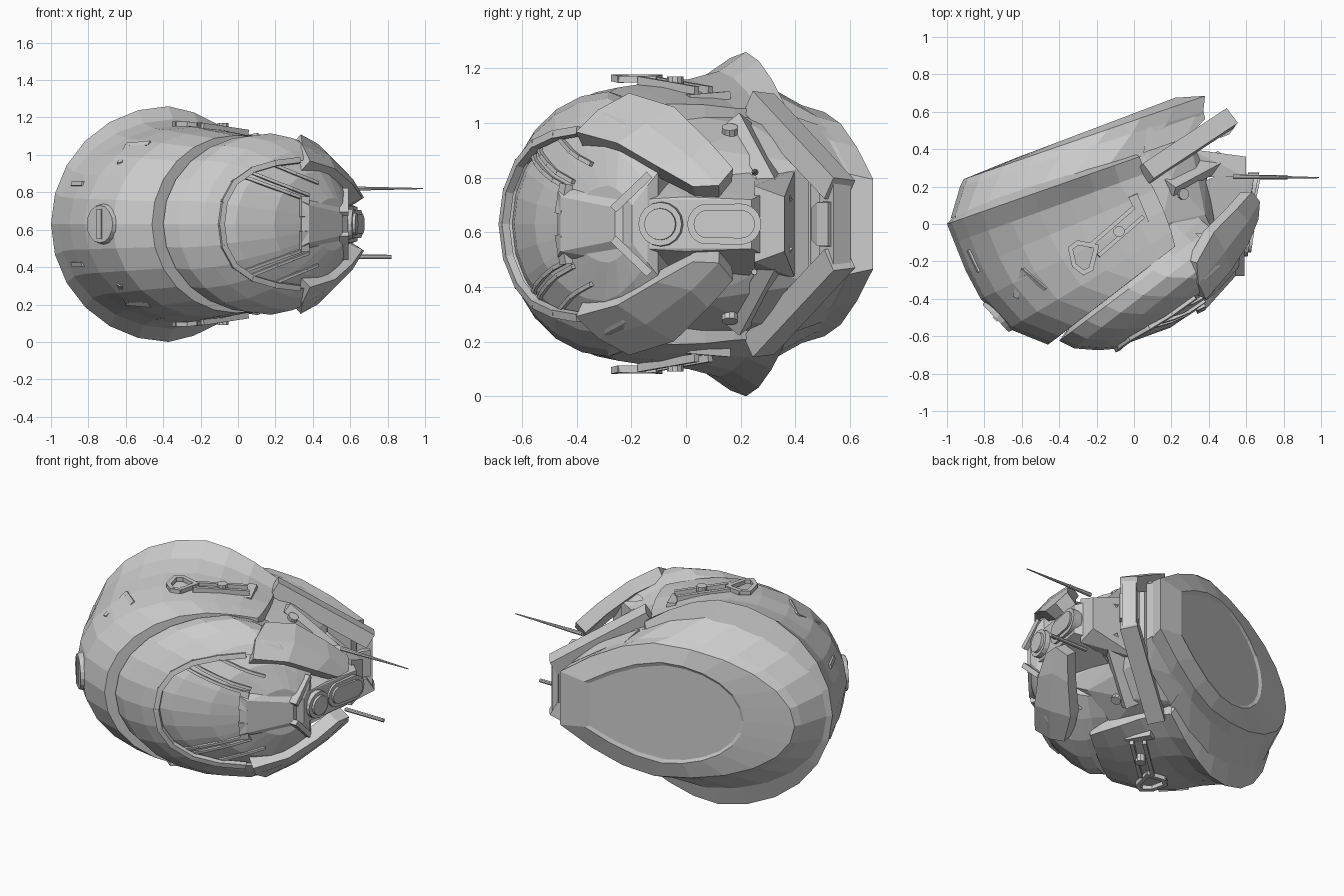
import bpy, bmesh, math
from mathutils import Vector as V
from mathutils.bvhtree import BVHTree

C = 0.63  # height of the mirror plane


def finish(name, bm):
    bmesh.ops.recalc_face_normals(bm, faces=bm.faces)
    me = bpy.data.meshes.new(name)
    bm.to_mesh(me)
    bm.free()
    ob = bpy.data.objects.new(name, me)
    bpy.context.collection.objects.link(ob)
    return ob


def ring(a, b, h, m, e, n=6):
    """Upright egg section from a to b (xy), half height h at fraction m, blunt end e."""
    prof = [(m * (1 - math.cos(k / n * math.pi / 2)), h * math.sin(k / n * math.pi / 2)) for k in range(n + 1)]
    prof += [(m + (1 - m) * k / 3, h * (1 - (1 - e) * (k / 3) ** 1.6)) for k in (1, 2, 3)]
    up = [V((a[0] + (b[0] - a[0]) * w, a[1] + (b[1] - a[1]) * w, C + z)) for w, z in prof]
    return up + [V((p.x, p.y, 2 * C - p.z)) for p in reversed(up[1:])]


def loft(name, rings, scale=1.0, about=V((0.1, -0.15, C))):
    bm = bmesh.new()
    vs = [[bm.verts.new(about + (p - about) * scale) for p in r] for r in rings]
    n = len(vs[0])
    for r, q in zip(vs, vs[1:]):
        for i in range(n):
            bm.faces.new((r[i], r[(i + 1) % n], q[(i + 1) % n], q[i]))
    bm.faces.new(vs[0])
    bm.faces.new(vs[-1])
    return finish(name, bm)


def hull(name, pts, both=True):
    """Convex block from points (x, y, height above mirror plane)."""
    bm = bmesh.new()
    for x, y, z in pts:
        for s in ((1, -1) if both else (1,)):
            bm.verts.new((x, y, C + s * z))
    r = bmesh.ops.convex_hull(bm, input=bm.verts)
    bmesh.ops.delete(bm, geom=list({g for g in r["geom_interior"] if isinstance(g, bmesh.types.BMVert)}), context='VERTS')
    bmesh.ops.dissolve_limit(bm, angle_limit=0.02, verts=bm.verts, edges=bm.edges)
    return finish(name, bm)


def bar(name, pts, w, d, up, both=True):
    """Chain of box bars through points, width w, depth d along up."""
    bm = bmesh.new()
    for s in ((1, -1) if both else (1,)):
        for p, q in zip(pts, pts[1:]):
            p, q = V(p), V(q)
            t = (q - p).normalized()
            side = t.cross(V(up)).normalized()
            nrm = side.cross(t)
            p, q = p - t * w * 0.3, q + t * w * 0.3
            vs = []
            for c in (p, q):
                for i, j in ((1, 1), (1, -1), (-1, -1), (-1, 1)):
                    k = c + side * i * w / 2 + nrm * j * d / 2
                    vs.append(bm.verts.new((k.x, k.y, C + s * k.z)))
            for f in ((0, 1, 2, 3), (4, 5, 6, 7), (0, 1, 5, 4), (1, 2, 6, 5), (2, 3, 7, 6), (3, 0, 4, 7)):
                bm.faces.new([vs[i] for i in f])
    return finish(name, bm)


def tube(name, p, axis, r1, r2, depth, n=16):
    bm = bmesh.new()
    bmesh.ops.create_cone(bm, cap_ends=True, segments=n, radius1=r1, radius2=r2, depth=depth)
    ob = finish(name, bm)
    ob.rotation_euler = V(axis).to_track_quat('Z', 'Y').to_euler()
    ob.location = p
    return ob


def tree(ob):
    return BVHTree.FromPolygons([v.co for v in ob.data.vertices], [p.vertices for p in ob.data.polygons])


def on(tr, x, z):
    """Point of a shell seen from the front at x and height z above the mirror plane."""
    hit = tr.ray_cast(V((x, -2, C + z)), V((0, 1, 0)))[0]
    return (x, hit.y if hit else -0.3, z)


# crown shell with peaked rim
crown = loft("crown_shell", [ring(*r) for r in (
    ((-0.93, 0.08), (0.0, 0.38), 0.50, 0.60, 0.75),
    ((-1.0, 0.0), (0.03, 0.36), 0.63, 0.61, 0.70),
    ((-0.96, -0.10), (0.06, 0.27), 0.56, 0.60, 0.75),
    ((-0.90, -0.25), (0.11, 0.18), 0.53, 0.60, 0.80),
    ((-0.82, -0.40), (0.16, 0.07), 0.52, 0.60, 0.84),
    ((-0.67, -0.56), (0.20, -0.04), 0.50, 0.60, 0.88),
    ((-0.46, -0.645), (0.22, -0.12), 0.475, 0.66, 0.92),
    ((-0.40, -0.60), (0.22, -0.12), 0.44, 0.66, 0.92))])

# back plate with shallow inset panel
loft("back_plate", [ring(*r) for r in (
    ((-0.98, 0.03), (0.25, 0.43), 0.54, 0.52, 0.45),
    ((-0.93, 0.20), (0.37, 0.60), 0.435, 0.56, 0.42),
    ((-0.91, 0.24), (0.38, 0.685), 0.41, 0.60, 0.40),
    ((-0.64, 0.35), (0.22, 0.675), 0.31, 0.52, 0.45),
    ((-0.62, 0.347), (0.20, 0.660), 0.29, 0.50, 0.45))])

# face shell, opened by an oval cutter, with recessed visor behind
face_rings = [ring(*r) for r in (
    ((-0.45, -0.40), (0.20, 0.16), 0.42, 0.62, 0.75),
    ((-0.36, -0.57), (0.36, 0.02), 0.455, 0.62, 0.65),
    ((-0.40, -0.625), (0.41, -0.02), 0.475, 0.62, 0.60),
    ((-0.32, -0.665), (0.48, -0.05), 0.485, 0.62, 0.60),
    ((-0.19, -0.675), (0.55, -0.08), 0.46, 0.65, 0.55),
    ((-0.02, -0.66), (0.60, -0.10), 0.40, 0.65, 0.50),
    ((0.20, -0.58), (0.62, -0.14), 0.30, 0.62, 0.50),
    ((0.42, -0.43), (0.62, -0.20), 0.15, 0.60, 0.50))]
face = loft("face_shell", face_rings)
visor = loft("visor", face_rings, 0.94)
ft, vt = tree(face), tree(visor)
oval = [(-0.09, 0), (-0.075, 0.12), (-0.02, 0.22), (0.08, 0.29), (0.2, 0.325), (0.32, 0.34)]
cutter = hull("visor_cutter", [(x, y, z) for x, z in oval + [(0.75, 0.36)] for y in (-1, -0.05)])
cutter.hide_render = True
cutter.display_type = 'WIRE'
mod = face.modifiers.new("opening", 'BOOLEAN')
mod.operation = 'DIFFERENCE'
mod.solver = 'EXACT'
mod.object = cutter
bar("visor_frame", [on(ft, x, z) for x, z in oval], 0.03, 0.03, (0.4, -0.8, 0.2))

# visor ribs
for i, (a, b) in enumerate((((0.03, 0.25), (0.36, 0.13)), ((0.05, 0.28), (0.37, 0.155)), ((0.2, 0.31), (0.42, 0.22)))):
    pts = [on(vt, a[0] + (b[0] - a[0]) * k / 4, a[1] + (b[1] - a[1]) * k / 4) for k in range(5)]
    bar("visor_rib_%d" % i, pts, 0.016, 0.03, (0.4, -0.8, 0.2))
bar("visor_clip", [on(vt, 0.35, z) for z in (0.05, 0.13)], 0.05, 0.05, (0.4, -0.8, 0))

# side cheek plates
for s in (1, -1):
    bm = bmesh.new()
    rows = [[(0.31, -0.20, 0.45), (0.40, -0.04, 0.40), (0.52, 0.08, 0.28), (0.60, 0.17, 0.18)],
            [(0.32, -0.31, 0.39), (0.46, -0.14, 0.34), (0.58, 0.02, 0.22), (0.64, 0.12, 0.12)],
            [(0.36, -0.39, 0.31), (0.49, -0.24, 0.27), (0.58, -0.10, 0.19), (0.63, 0.03, 0.12)]]
    g = [[bm.verts.new((x, y, C + s * z)) for x, y, z in r] for r in rows]
    for i in range(2):
        for j in range(3):
            bm.faces.new((g[i][j], g[i][j + 1], g[i + 1][j + 1], g[i + 1][j]))
    ob = finish("cheek_plate", bm)
    m = ob.modifiers.new("thick", 'SOLIDIFY')
    m.thickness = 0.08
    m.offset = 0

# neck body and jaw
hull("neck_body", [(-0.1, 0.3, 0.40), (0.15, 0.0, 0.40), (0.2, 0.25, 0.36), (0.38, 0.05, 0.28), (0.05, 0.4, 0.38),
                   (0.38, 0.30, 0.16), (0.3, 0.45, 0.22), (0.45, -0.1, 0.2)])
hull("jaw_core", [(0.3, -0.2, 0.22), (0.35, 0.22, 0.20), (0.58, -0.17, 0.09), (0.60, 0.0, 0.10),
                  (0.64, 0.24, 0.09), (0.56, 0.30, 0.12)])
hull("nose_bridge", [(0.34, -0.47, 0.12), (0.38, -0.46, 0.10), (0.56, -0.26, 0.06), (0.56, -0.16, 0.15), (0.3, -0.3, 0.15)])
bar("nose_bracket", [(0.565, -0.26, 0.06), (0.565, -0.14, 0.175)], 0.03, 0.05, (1, 0, 0))

# round port and long port on the jaw
tube("round_port_rim", (0.585, -0.09, C), (1, -0.15, 0), 0.085, 0.08, 0.07)
tube("round_port_face", (0.595, -0.09, C), (1, -0.15, 0), 0.062, 0.058, 0.08)
for nm, r, x in (("long_port_rim", 0.075, 0.0), ("long_port_face", 0.052, 0.012)):
    pts = []
    for k in range(13):
        a = math.pi * k / 12
        y = 0.14 + 0.06 * (1 if math.cos(a) >= 0 else -1) + r * math.cos(a)
        for dx in (-0.06, 0.0):
            pts.append((0.615 + x + 0.2 * y + dx, y, r * math.sin(a)))
    hull(nm, pts)

# collar frame
bar("collar_side", [(0.08, 0.28, 0.43), (0.49, 0.55, 0.14)], 0.09, 0.10, (0.6, -0.8, 0.1))
bar("collar_end", [(0.48, 0.545, 0.14), (0.48, 0.545, -0.14)], 0.09, 0.08, (0.6, -0.8, 0), both=False)
hull("collar_block", [(0.46, 0.46, 0.06), (0.51, 0.48, 0.08), (0.54, 0.52, 0.08), (0.46, 0.59, 0.09)])
bar("neck_strut", [(0.2, 0.2, 0.36), (0.46, 0.34, 0.10)], 0.06, 0.08, (0.7, -0.5, 0.4))
hull("rear_block", [(0.05, 0.38, 0.40), (0.08, 0.58, 0.33), (0.28, 0.46, 0.28), (0.36, 0.66, 0.16), (0.38, 0.56, 0.18)])
hull("antenna_mount", [(0.15, 0.25, 0.2), (0.6, 0.25, 0.14), (0.6, 0.36, 0.10), (0.3, 0.4, 0.2)])

# two antennae
tube("long_antenna", (0.76, 0.25, C + 0.19), (1, -0.01, 0), 0.013, 0.003, 0.46, 8)
tube("short_antenna", (0.69, 0.25, C - 0.175), (1, 0, 0), 0.012, 0.011, 0.26, 8)

# latch handles on both sides
loop = [(-0.20, -0.12, 0.53), (-0.30, -0.10, 0.535), (-0.34, -0.13, 0.535), (-0.32, -0.22, 0.535),
        (-0.27, -0.26, 0.535), (-0.23, -0.24, 0.53), (-0.20, -0.12, 0.53)]
bar("latch_loop", loop, 0.025, 0.025, (0, 0, 1))
for off in (-0.025, 0.025):
    bar("latch_rail", [(-0.21 + off, -0.14 - off, 0.525), (0.02 + off, 0.06 - off, 0.49)], 0.022, 0.03, (0, 0, 1))
bar("latch_base", [(0.0, 0.14, 0.46), (0.05, 0.02, 0.45)], 0.05, 0.05, (0, 0, 1))
for s in (1, -1):
    tube("latch_pin", (-0.08, -0.04, C + s * 0.51), (0, 0, 1), 0.03, 0.03, 0.06, 10)
    tube("cheek_bolt", (0.25, 0.16, C + s * 0.32), (0.5, 0, s), 0.03, 0.03, 0.08, 10)

# round plug and small fittings on the crown
ct = tree(crown)
x, y, z = on(ct, -0.73, 0.0)
ax = V((-0.72, -0.69, 0))
tube("crown_plug", V((x, y, C)) - ax * 0.012, ax, 0.115, 0.10, 0.05)
p = V((x, y, 0)) + ax * 0.01
bar("plug_slot", [p + V((0, 0, -0.07)), p + V((0, 0, 0.07))], 0.035, 0.02, ax, both=False)
bar("crown_tab", [on(ct, -0.88, 0.215), on(ct, -0.83, 0.215)], 0.025, 0.02, (-0.7, -0.6, 0.3))
bar("crown_notch", [on(ct, a, b) for a, b in ((-0.63, 0.33), (-0.59, 0.42), (-0.48, 0.43))], 0.03, 0.012, (-0.4, -0.6, 0.6))
